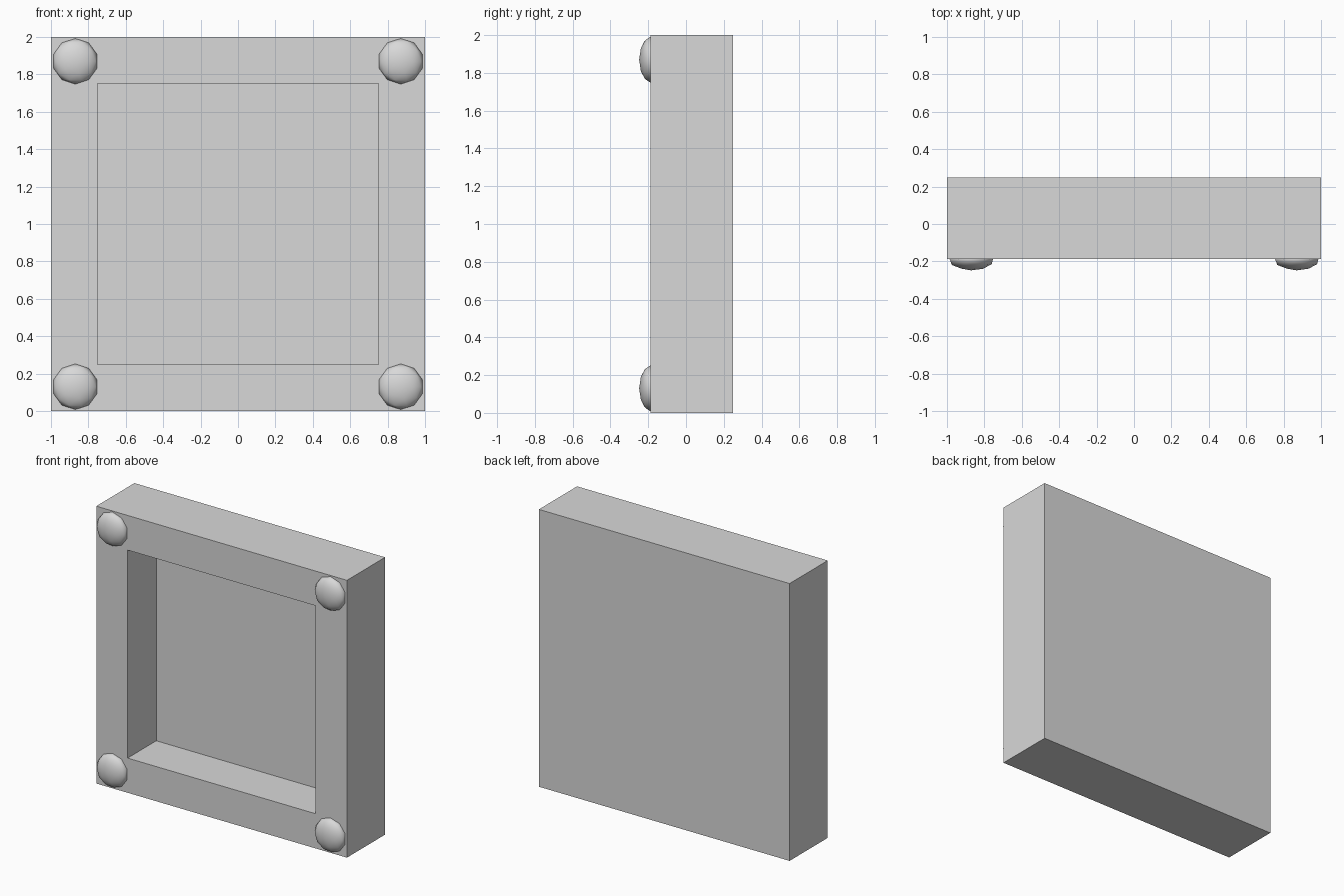
import bpy
import bmesh
import math

cube = bpy.data.objects.get("Cube")
if cube:
    bpy.data.objects.remove(cube, do_unlink=True)

# One plain grey for every part
GREY = (0.69, 0.69, 0.69, 1.0)
grey = bpy.data.materials.new("plain_grey")
grey.use_nodes = True
grey.diffuse_color = GREY
grey.node_tree.nodes["Principled BSDF"].inputs["Base Color"].default_value = GREY

FRONT, BACK, FLOOR = -0.187, 0.248, 0.14
BORDER = 0.25

# Square panel with a recessed front
bm = bmesh.new()
bmesh.ops.create_cube(bm, size=1)
bmesh.ops.scale(bm, vec=(2, BACK - FRONT, 2), verts=bm.verts)
bmesh.ops.translate(bm, vec=(0, (BACK + FRONT) / 2, 1), verts=bm.verts)
bm.normal_update()
front = min(bm.faces, key=lambda f: f.normal.y)
bmesh.ops.inset_region(bm, faces=[front], thickness=BORDER, use_even_offset=True)
recess = bmesh.ops.extrude_face_region(bm, geom=[front])
moved = [v for v in recess["geom"] if isinstance(v, bmesh.types.BMVert)]
bmesh.ops.translate(bm, vec=(0, FLOOR - FRONT, 0), verts=moved)
if front.is_valid:
    bmesh.ops.delete(bm, geom=[front], context="FACES_ONLY")
bmesh.ops.recalc_face_normals(bm, faces=bm.faces)
mesh = bpy.data.meshes.new("recessed_panel")
bm.to_mesh(mesh)
bm.free()
mesh.materials.append(grey)
panel = bpy.data.objects.new("recessed_panel", mesh)
bpy.context.collection.objects.link(panel)

# Flattened round studs at the four corners
for side, x in (("right", -0.87), ("left", 0.87)):
    for level, z in (("lower", 0.13), ("upper", 1.87)):
        bpy.ops.mesh.primitive_ico_sphere_add(
            subdivisions=2, radius=0.122, location=(x, FRONT, z),
            rotation=(math.radians(90), 0, 0))
        stud = bpy.context.object
        stud.name = f"{level}_{side}_stud"
        stud.scale.z = 0.5
        stud.data.materials.append(grey)
        bpy.ops.object.shade_smooth()
